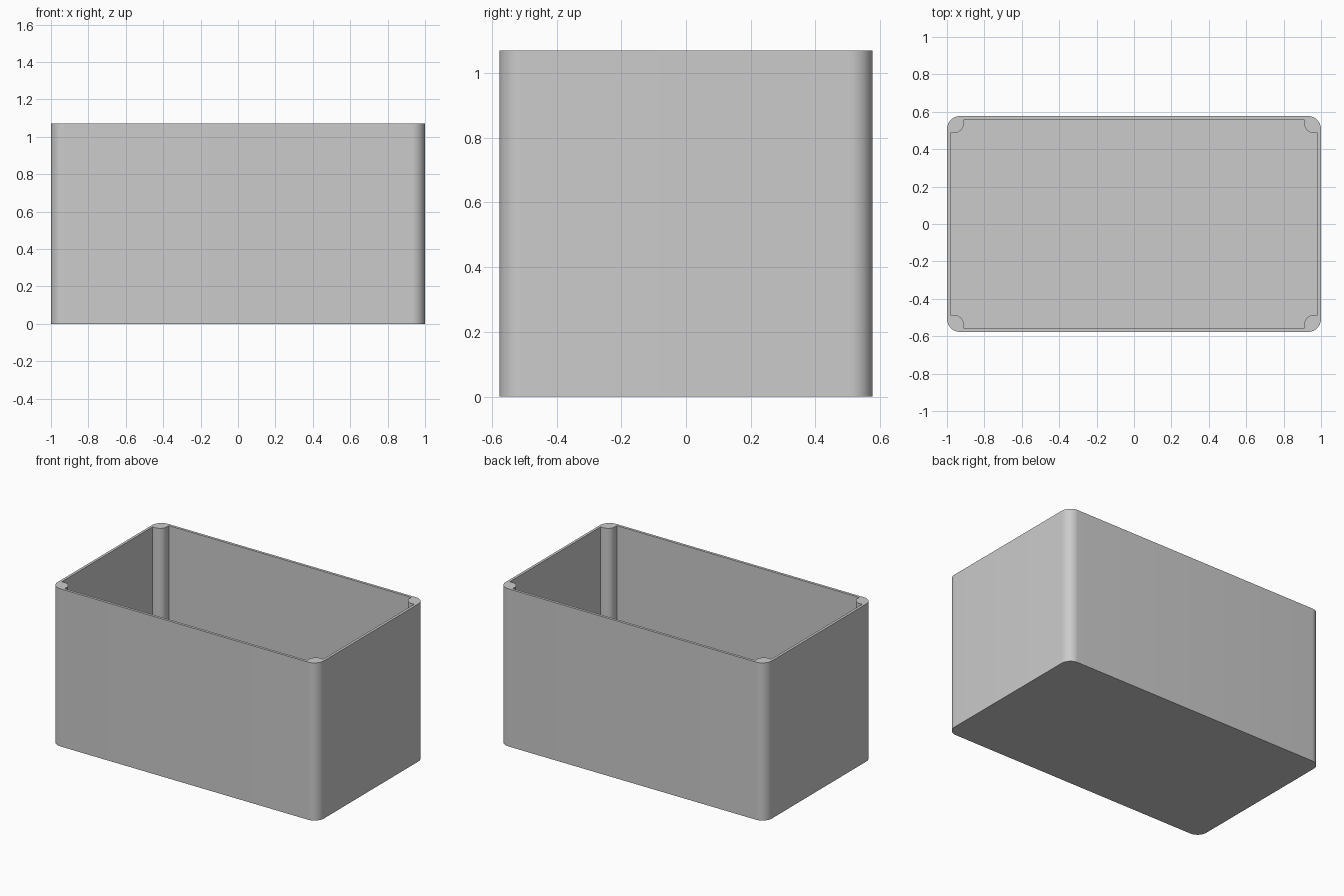
import bpy, bmesh
from math import cos, sin, pi

if "Cube" in bpy.data.objects:
    bpy.data.objects.remove(bpy.data.objects["Cube"], do_unlink=True)

HX, HY, HEIGHT = 1.0, 0.577, 1.07
WALL, FLOOR = 0.018, 0.018
CORNER, POST, POST_ROUND = 0.07, 0.09, 0.05
STEPS = 12

grey = bpy.data.materials.new("plain grey")
grey.use_nodes = True
grey.diffuse_color = (0.6, 0.6, 0.6, 1)
grey.node_tree.nodes["Principled BSDF"].inputs["Base Color"].default_value = (0.6, 0.6, 0.6, 1)


def arc(cx, cy, r, start, end, steps):
    angles = [start + (end - start) * i / steps for i in range(steps + 1)]
    return [(cx + r * cos(a), cy + r * sin(a)) for a in angles]


def all_corners(corner):
    """Mirror one corner's points into a full counter-clockwise loop."""
    loop = []
    for sx, sy in ((1, 1), (-1, 1), (-1, -1), (1, -1)):
        points = corner if sx * sy > 0 else corner[::-1]
        loop += [(sx * x, sy * y) for x, y in points]
    return loop


# Outer outline: rounded rectangle
outer = all_corners(arc(HX - CORNER, HY - CORNER, CORNER, 0, pi / 2, STEPS))

# Cavity outline: each corner is filled by a post with a rounded nose
px, py = HX - POST, HY - POST
nose = arc(px + POST_ROUND, py + POST_ROUND, POST_ROUND, 1.5 * pi, pi, STEPS - 2)
inner = all_corners([(HX - WALL, py)] + nose + [(px, HY - WALL)])

# Open box: stack the outlines, join them, then cap the underside and floor
bm = bmesh.new()
rings = [[bm.verts.new((x, y, z)) for x, y in outline]
         for outline, z in ((outer, 0), (outer, HEIGHT), (inner, HEIGHT), (inner, FLOOR))]
count = len(outer)
for low, high in zip(rings, rings[1:]):
    for i in range(count):
        j = (i + 1) % count
        bm.faces.new((low[i], low[j], high[j], high[i]))
bm.faces.new(rings[0][::-1])
bm.faces.new(rings[-1])
bmesh.ops.recalc_face_normals(bm, faces=bm.faces)

mesh = bpy.data.meshes.new("open_box")
bm.to_mesh(mesh)
bm.free()
mesh.materials.append(grey)
box = bpy.data.objects.new("open_box", mesh)
bpy.context.collection.objects.link(box)

# Smooth the rounded corners, keep the rim and post edges sharp
bpy.ops.object.select_all(action="DESELECT")
box.select_set(True)
bpy.context.view_layer.objects.active = box
bpy.ops.object.shade_smooth_by_angle(angle=pi / 6)
